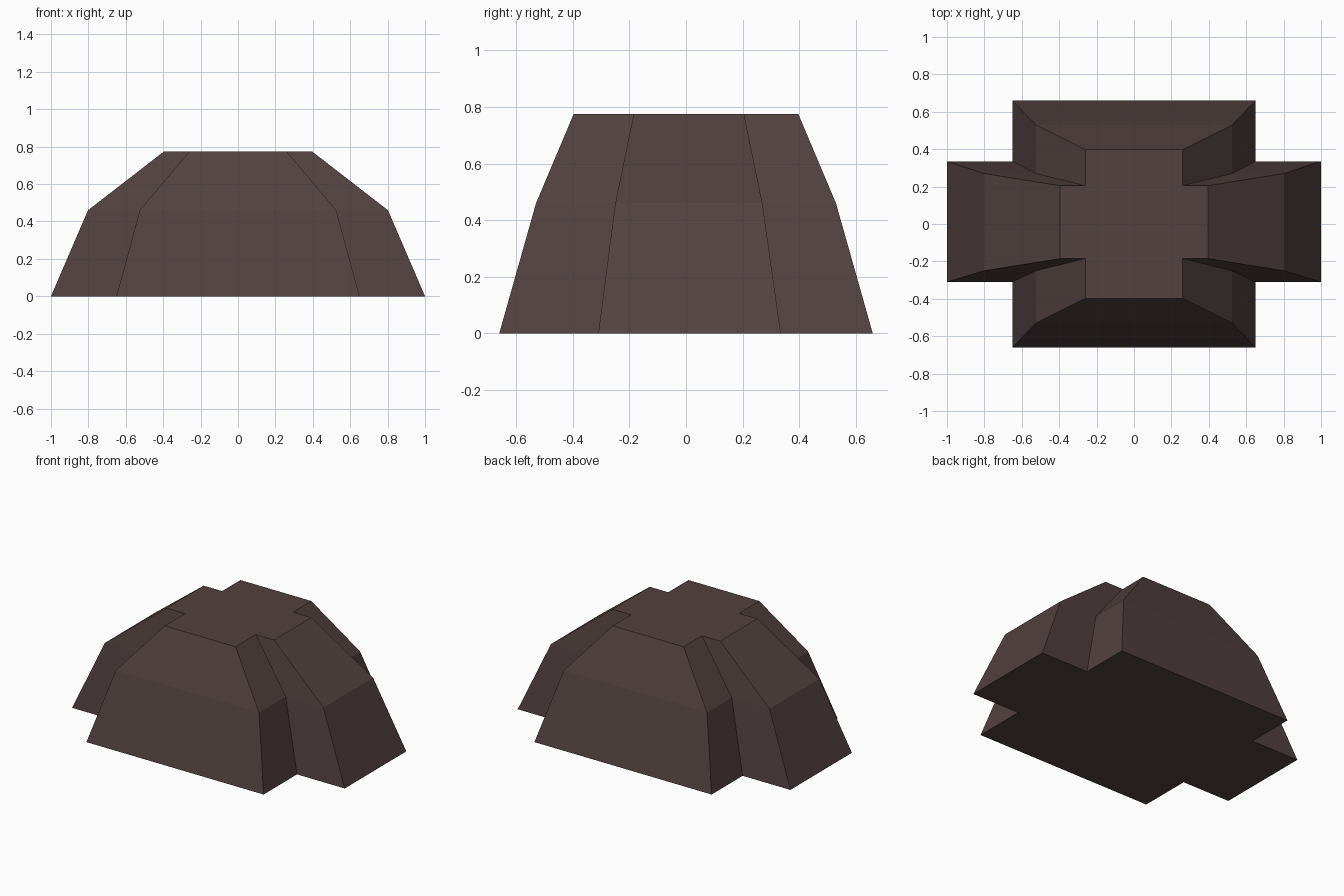
import bpy, bmesh

if "Cube" in bpy.data.objects:
    bpy.data.objects.remove(bpy.data.objects["Cube"])

# Single dark brown rock colour
rock = bpy.data.materials.new("dark brown")
rock.diffuse_color = (0.084, 0.054, 0.051, 1)
rock.use_nodes = True
rock.node_tree.nodes["Principled BSDF"].inputs["Base Color"].default_value = rock.diffuse_color

# Each level: z, arm tip x, notch x, front/back tip y, notch y front, notch y back
LEVELS = [
    (0.0, 1.0, 0.65, 0.66, -0.31, 0.335),
    (0.46, 0.802, 0.525, 0.53, -0.25, 0.27),
    (0.775, 0.395, 0.26, 0.397, -0.185, 0.205),
]


def cross_ring(bm, z, xo, xi, yo, yf, yb):
    """Counter-clockwise cross outline at height z."""
    pts = [(-xi, -yo), (xi, -yo), (xi, yf), (xo, yf), (xo, yb), (xi, yb),
           (xi, yo), (-xi, yo), (-xi, yb), (-xo, yb), (-xo, yf), (-xi, yf)]
    return [bm.verts.new((x, y, z)) for x, y in pts]


# Cross-shaped mound: lofted rings with flat top and bottom
bm = bmesh.new()
rings = [cross_ring(bm, *lv) for lv in LEVELS]
for low, high in zip(rings, rings[1:]):
    n = len(low)
    for i in range(n):
        j = (i + 1) % n
        bm.faces.new((low[i], low[j], high[j], high[i]))
bm.faces.new(rings[-1])
bm.faces.new(rings[0][::-1])
bmesh.ops.recalc_face_normals(bm, faces=bm.faces)

mesh = bpy.data.meshes.new("cross_mound")
bm.to_mesh(mesh)
bm.free()
mesh.materials.append(rock)
bpy.context.collection.objects.link(bpy.data.objects.new("cross_mound", mesh))
